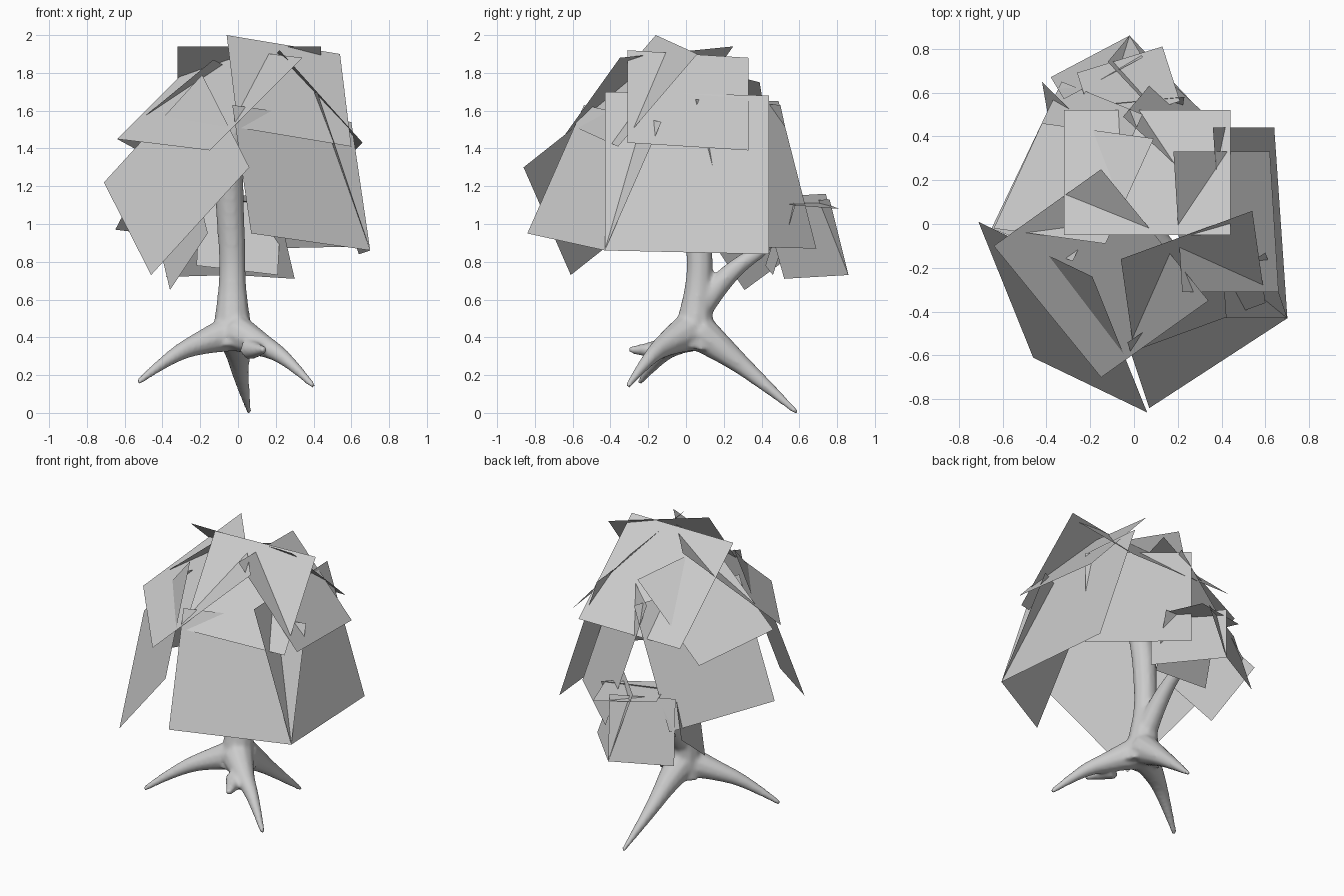
import bpy, bmesh
from mathutils import Vector

if "Cube" in bpy.data.objects:
    bpy.data.objects.remove(bpy.data.objects["Cube"])


def leaf_cards(name, cards):
    """Flat parallelogram cards: corner, its two neighbouring corners."""
    bm = bmesh.new()
    for p, q, r in cards:
        p, q, r = Vector(p), Vector(q), Vector(r)
        bm.faces.new([bm.verts.new(v) for v in (p, q, q + r - p, r)])
    me = bpy.data.meshes.new(name)
    bm.to_mesh(me)
    bm.free()
    ob = bpy.data.objects.new(name, me)
    bpy.context.collection.objects.link(ob)
    return ob


def blended_limbs(name, limbs):
    """Tapered tubes along paths of (x, y, z, radius), fused and smoothed."""
    cu = bpy.data.curves.new(name + "_paths", 'CURVE')
    cu.dimensions = '3D'
    cu.bevel_depth = 1.0
    cu.bevel_resolution = 3
    cu.use_fill_caps = True
    for pts in limbs:
        sp = cu.splines.new('NURBS')
        sp.points.add(len(pts) - 1)
        sp.order_u = 3
        sp.use_endpoint_u = True
        sp.resolution_u = 6
        for pt, (x, y, z, r) in zip(sp.points, pts):
            pt.co = (x, y, z, 1)
            pt.radius = r
    tmp = bpy.data.objects.new(name + "_paths", cu)
    bpy.context.collection.objects.link(tmp)
    dg = bpy.context.evaluated_depsgraph_get()
    me = bpy.data.meshes.new_from_object(tmp.evaluated_get(dg))
    bpy.data.objects.remove(tmp)
    me.name = name
    ob = bpy.data.objects.new(name, me)
    bpy.context.collection.objects.link(ob)
    rm = ob.modifiers.new("fuse", 'REMESH')
    rm.mode = 'VOXEL'
    rm.voxel_size = 0.012
    rm.use_smooth_shade = True
    sm = ob.modifiers.new("soften", 'SMOOTH')
    sm.factor = 0.5
    sm.iterations = 8
    return ob


# Trunk, side branch, three long roots and a short root stub
blended_limbs("trunk", [
    [(-.03, .03, .34, .12), (-.03, .05, .5, .095), (-.03, .07, .68, .072),
     (-.03, .075, .85, .07), (-.05, .03, 1.2, .08), (-.02, -.06, 1.45, .05), (0, -.12, 1.65, .015)],
    [(-.03, .08, .56, .07), (-.03, .17, .68, .06), (-.03, .3, .8, .045), (-.03, .42, .87, .035), (-.03, .56, 1.02, .015)],
    [(-.04, .03, .42, .1), (-.18, -.03, .38, .065), (-.36, -.14, .3, .037), (-.53, -.245, .16, .016)],
    [(0, 0, .42, .1), (.11, -.1, .37, .065), (.26, -.2, .29, .037), (.4, -.31, .14, .016)],
    [(-.02, .08, .42, .1), (0, .2, .33, .07), (.01, .36, .2, .042), (.06, .59, -.0, .014)],
    [(.06, -.12, .34, .06), (.1, -.2, .33, .04), (.14, -.3, .335, .018)],
])

# Lower ring of large cards hanging around the crown
leaf_cards("lower_leaves", [
    ((.70, -.43, .86), (.64, .44, .84), (.42, -.43, 1.70)),
    ((.07, -.84, .95), (.70, -.43, .86), (-.03, -.54, 1.63)),
    ((-.46, -.61, .73), (-.71, .01, 1.22), (.06, -.86, 1.30)),
    ((-.65, -.02, .97), (-.33, .65, .93), (-.28, -.17, 1.67)),
    ((.60, .25, .88), (.12, .69, .87), (.43, .05, 1.66)),
])

# Upper cards closing the crown
leaf_cards("upper_leaves", [
    ((-.06, -.16, 2.0), (.54, .06, 1.90), (0, -.58, 1.51)),
    ((-.64, -.10, 1.45), (-.15, -.70, 1.39), (-.15, .25, 1.94)),
    ((.22, -.31, 1.92), (.18, .33, 1.88), (.66, -.31, 1.43)),
    ((-.32, -.05, 1.94), (.44, -.05, 1.94), (-.32, .52, 1.44)),
    ((-.42, .46, 1.33), (-.64, -.02, 1.45), (.09, .39, 1.75)),
])

# Small cluster on the side branch at the back
leaf_cards("branch_leaves", [
    ((.30, .52, .71), (-.02, .86, .73), (.20, .40, 1.14)),
    ((-.02, .86, .73), (-.38, .67, .72), (.04, .76, 1.13)),
    ((-.36, .31, .65), (-.42, .65, .90), (-.16, .11, .95)),
    ((-.22, .42, .78), (.21, .46, .73), (-.20, .54, 1.15)),
    ((-.26, .69, 1.13), (.13, .81, 1.08), (-.18, .44, 1.15)),
])
